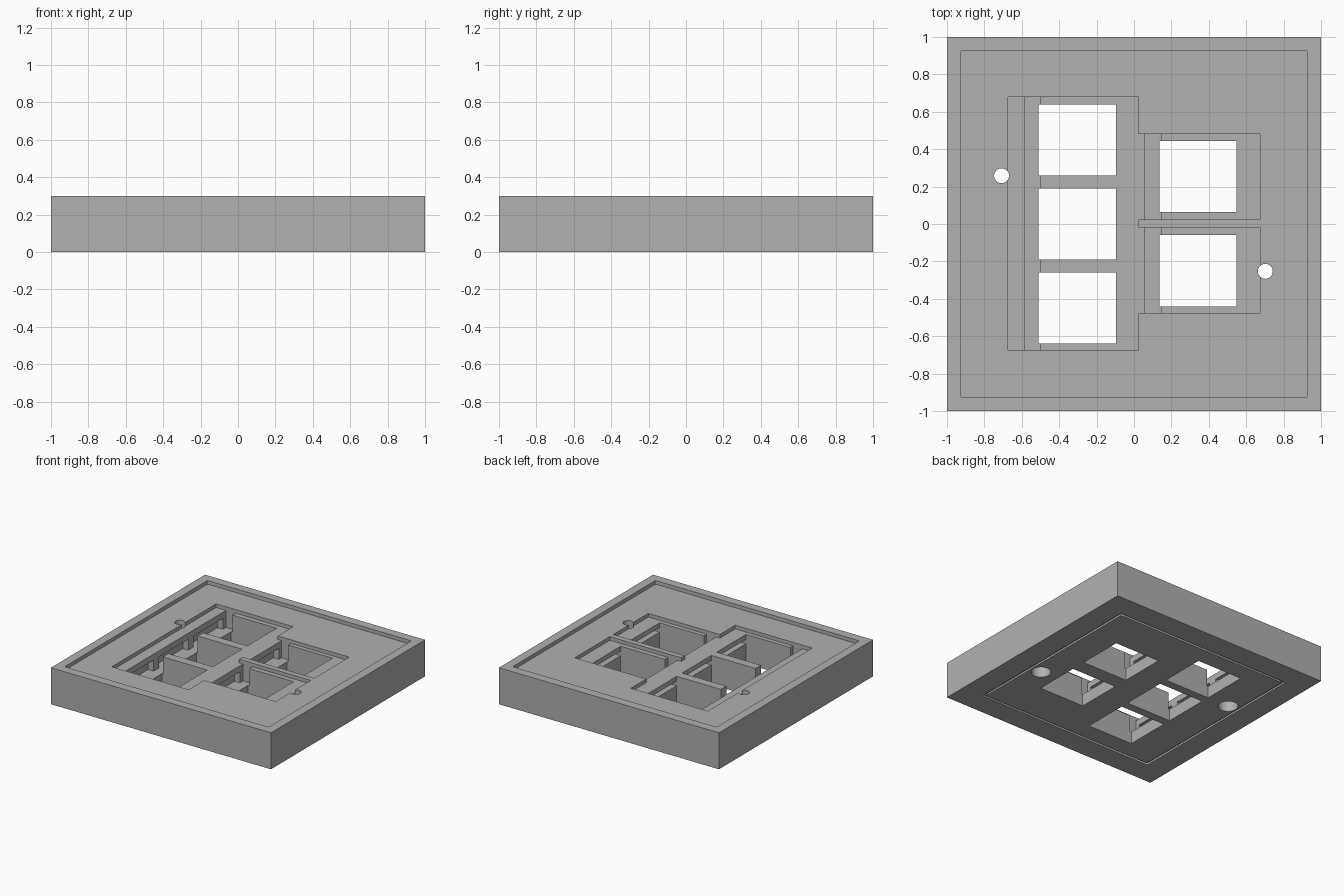
import bpy, bmesh, math

if "Cube" in bpy.data.objects:
    bpy.data.objects.remove(bpy.data.objects["Cube"])

grey = bpy.data.materials.new("plain_grey")
grey.diffuse_color = (0.44, 0.44, 0.44, 1)
grey.use_nodes = True
grey.node_tree.nodes["Principled BSDF"].inputs["Base Color"].default_value = grey.diffuse_color


def box(name, x0, x1, y0, y1, z0, z1, corner=0.0):
    """Axis-aligned box, with optional rounded vertical corners."""
    bm = bmesh.new()
    bmesh.ops.create_cube(bm, size=1)
    for v in bm.verts:
        v.co.x = x1 if v.co.x > 0 else x0
        v.co.y = y1 if v.co.y > 0 else y0
        v.co.z = z1 if v.co.z > 0 else z0
    if corner:
        edges = [e for e in bm.edges
                 if abs(e.verts[0].co.z - e.verts[1].co.z) > 1e-4]
        bmesh.ops.bevel(bm, geom=edges, offset=corner, segments=3,
                        profile=0.5, affect='EDGES')
    return finish(name, bm)


def cylinder(name, x, y, r, z0, z1):
    bm = bmesh.new()
    bmesh.ops.create_cone(bm, cap_ends=True, segments=32,
                          radius1=r, radius2=r, depth=z1 - z0)
    bmesh.ops.translate(bm, verts=bm.verts, vec=(x, y, (z0 + z1) / 2))
    return finish(name, bm)


def finish(name, bm):
    me = bpy.data.meshes.new(name)
    bm.to_mesh(me)
    bm.free()
    me.materials.append(grey)
    ob = bpy.data.objects.new(name, me)
    bpy.context.collection.objects.link(ob)
    return ob


def cut(target, cutter):
    """Subtract the cutter from the target and discard it."""
    cutter.hide_render = True
    mod = target.modifiers.new("cut", 'BOOLEAN')
    mod.operation = 'DIFFERENCE'
    mod.solver = 'EXACT'
    mod.object = cutter
    bpy.context.view_layer.objects.active = target
    bpy.ops.object.modifier_apply(modifier=mod.name)
    bpy.data.objects.remove(cutter)


LIP, FLOOR = 0.27, 0.24      # heights of the rear recess and the pocket floor
plate = box("wall_plate", -1, 1, -1, 1, 0, 0.3)

# Shallow recess behind the rim
cut(plate, box("recess", -0.927, 0.927, -0.927, 0.927, LIP, 0.4, 0.01))

# Pockets around the socket groups
pockets = [(-0.675, 0.025, -0.675, 0.68),
           (0.0, 0.675, 0.025, 0.48),
           (0.0, 0.675, -0.475, -0.02)]
for x0, x1, y0, y1 in pockets:
    cut(plate, box("pocket", x0, x1, y0, y1, FLOOR, 0.4))

# Latch troughs, one per pocket, beside the windows
for (x0, x1, y0, y1), wx in zip(pockets, (-0.51, 0.135, 0.135)):
    cut(plate, box("trough", wx - 0.075, wx + 0.01, y0, y1, 0.1, 0.35))

# Sockets: window, big latch undercut, small catch undercut
sockets = [(-0.51, 0.45), (-0.51, 0.0), (-0.51, -0.45),
           (0.135, 0.255), (0.135, -0.25)]
for wx, wy in sockets:
    y0, y1 = wy - 0.19, wy + 0.19
    cut(plate, box("window", wx, wx + 0.413, y0, y1, -0.1, 0.4))
    cut(plate, box("latch", wx - 0.125, wx - 0.06, y0, y1, 0.1, 0.19))
    cut(plate, box("catch", wx + 0.4, wx + 0.465, y0, y1, 0.1625, 0.2))

# Screw holes with wide bores on the face side
for x, y in ((-0.708, 0.258), (0.702, -0.253)):
    cut(plate, cylinder("screw_hole", x, y, 0.04, -0.1, 0.4))
    cut(plate, cylinder("screw_bore", x, y, 0.075, -0.1, 0.12))

# Thin decorative groove around the face
ring = box("groove", -0.81, 0.81, -0.81, 0.81, -0.05, 0.015, 0.02)
cut(ring, box("groove_core", -0.79, 0.79, -0.79, 0.79, -0.1, 0.1, 0.012))
cut(plate, ring)

# Smooth the round holes while keeping hard edges
bpy.ops.object.select_all(action='DESELECT')
plate.select_set(True)
bpy.context.view_layer.objects.active = plate
bpy.ops.object.shade_smooth_by_angle(angle=math.radians(30))
